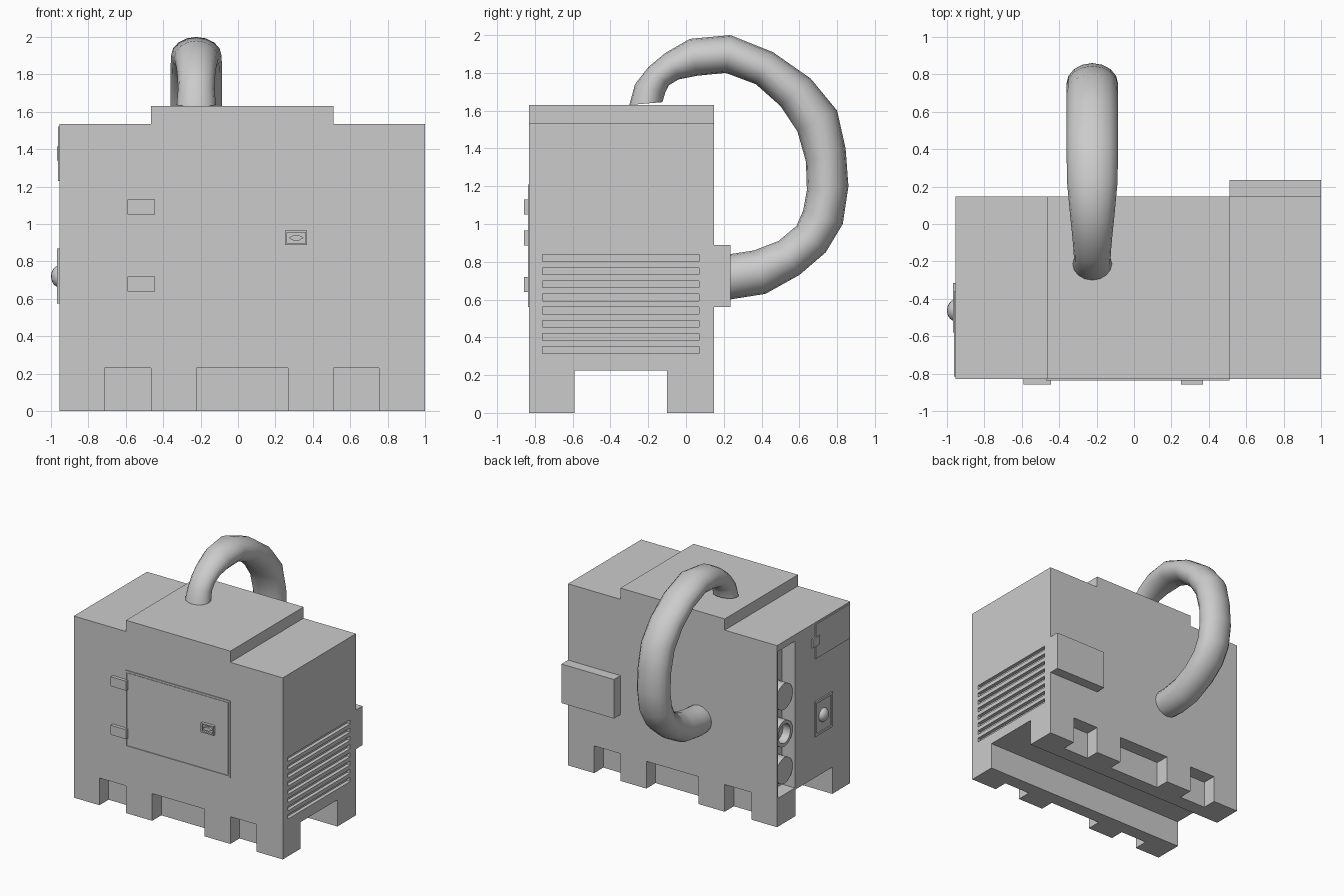
import bpy, bmesh, math
from mathutils import Matrix, Vector

if "Cube" in bpy.data.objects:
    bpy.data.objects.remove(bpy.data.objects["Cube"])


def finish(name, bm, smooth=False):
    bmesh.ops.recalc_face_normals(bm, faces=bm.faces)
    me = bpy.data.meshes.new(name)
    bm.to_mesh(me)
    bm.free()
    ob = bpy.data.objects.new(name, me)
    bpy.context.collection.objects.link(ob)
    if smooth:
        bpy.ops.object.select_all(action='DESELECT')
        bpy.context.view_layer.objects.active = ob
        ob.select_set(True)
        bpy.ops.object.shade_smooth_by_angle(angle=math.radians(40))
    return ob


def add_box(bm, x0, x1, y0, y1, z0, z1):
    m = Matrix.Translation(((x0 + x1) / 2, (y0 + y1) / 2, (z0 + z1) / 2)) @ \
        Matrix.Diagonal((x1 - x0, y1 - y0, z1 - z0, 1))
    bmesh.ops.create_cube(bm, size=1, matrix=m)


def boxes(name, *dims):
    bm = bmesh.new()
    for d in dims:
        add_box(bm, *d)
    return finish(name, bm)


def extrude_profile(name, pts, vec):
    bm = bmesh.new()
    f = bm.faces.new([bm.verts.new(p) for p in pts])
    r = bmesh.ops.extrude_face_region(bm, geom=[f])
    bmesh.ops.translate(bm, vec=vec, verts=[v for v in r['geom'] if isinstance(v, bmesh.types.BMVert)])
    return finish(name, bm)


def frame(name, u0, u1, v0, v1, w, place):
    """Four bars around a rectangle; place maps (u0, u1, v0, v1) to box limits."""
    bars = [(u0, u1, v0, v0 + w), (u0, u1, v1 - w, v1),
            (u0, u0 + w, v0 + w, v1 - w), (u1 - w, u1, v0 + w, v1 - w)]
    return boxes(name, *[place(*b) for b in bars])


L, R, F, B = -0.955, 1.0, -0.83, 0.148

# Stepped housing with raised lid
profile = [(L, 0), (R, 0), (R, 1.535), (0.51, 1.535), (0.51, 1.63), (-0.466, 1.63), (-0.466, 1.535), (L, 1.535)]
body = extrude_profile("housing", [(x, F, z) for x, z in profile], (0, B - F, 0))

# Cuts: foot tunnel, blind foot pockets front and back, side channel, vent slots
cut = bmesh.new()
add_box(cut, -2, 2, -0.59, -0.10, -0.1, 0.225)
for x0, x1 in ((-0.715, -0.466), (-0.222, 0.267), (0.51, 0.755)):
    add_box(cut, x0, x1, F - 0.1, F + 0.122, -0.1, 0.23)
    add_box(cut, x0, x1, B - 0.122, B + 0.1, -0.1, 0.23)
add_box(cut, L - 0.1, L + 0.12, -0.092, 0.135, 0.24, 1.48)
for i in range(8):
    z = 0.315 + i * 0.0695
    add_box(cut, R - 0.03, R + 0.1, -0.76, 0.07, z, z + 0.036)
cutter = finish("cutter", cut)
cutter.hide_render = True
mod = body.modifiers.new("cuts", 'BOOLEAN')
mod.operation = 'DIFFERENCE'
mod.solver = 'EXACT'
mod.object = cutter
bpy.context.view_layer.objects.active = body
bpy.ops.object.modifier_apply(modifier=mod.name)
bpy.data.objects.remove(cutter)

# Box on the back
boxes("rear_box", (0.51, R, B - 0.01, 0.235, 0.56, 0.89))

# Front door, hinges and latch
frame("door_frame", -0.47, 0.51, 0.56, 1.21, 0.014, lambda a, b, c, d: (a, b, F - 0.007, F + 0.01, c, d))
boxes("door_panel", (-0.45, 0.49, F - 0.004, F + 0.01, 0.58, 1.19))
for i, z in enumerate((0.64, 1.05)):
    boxes(f"door_hinge_{i + 1}", (-0.59, -0.445, -0.858, F + 0.01, z, z + 0.08))
frame("latch_frame", 0.252, 0.37, 0.887, 0.965, 0.01, lambda a, b, c, d: (a, b, -0.858, F + 0.01, c, d))
boxes("latch_plate", (0.26, 0.362, -0.84, F, 0.895, 0.957))
hexagon = [(0.271, 0.926), (0.295, 0.912), (0.327, 0.912), (0.351, 0.926), (0.327, 0.94), (0.295, 0.94)]
extrude_profile("latch_handle", [(x, -0.857, z) for x, z in hexagon], (0, 0.03, 0))

# Left side hatch with its catch
boxes("side_hatch", (L - 0.007, L + 0.01, -0.815, -0.36, 1.23, 1.52))
boxes("hatch_catch", (L - 0.014, L + 0.01, -0.405, -0.315, 1.34, 1.415))

# Left side control plate with dome button
frame("control_frame", -0.58, -0.35, 0.575, 0.87, 0.02, lambda a, b, c, d: (L - 0.012, L + 0.01, a, b, c, d))
boxes("control_plate", (L - 0.004, L + 0.01, -0.565, -0.365, 0.59, 0.855))
bm = bmesh.new()
bmesh.ops.create_uvsphere(bm, u_segments=16, v_segments=10, radius=1,
                          matrix=Matrix.Translation((L, -0.462, 0.72)) @ Matrix.Diagonal((0.045, 0.058, 0.058, 1)))
finish("control_button", bm, True)

# Three canisters in the side channel; the middle one has a hollow end
for i, z in enumerate((0.425, 0.737, 1.05)):
    bm = bmesh.new()
    m = Matrix.Translation((L + 0.075, 0.021, z)) @ Matrix.Rotation(-math.pi / 2, 4, 'Y')
    bmesh.ops.create_cone(bm, cap_ends=True, segments=20, radius1=0.11, radius2=0.11, depth=0.11, matrix=m)
    if i == 1:
        cap = [f for f in bm.faces if f.calc_center_median().x < L + 0.03 and len(f.verts) > 4]
        bmesh.ops.inset_region(bm, faces=cap, thickness=0.03)
        r = bmesh.ops.extrude_face_region(bm, geom=cap)
        bmesh.ops.translate(bm, vec=(0.07, 0, 0), verts=[v for v in r['geom'] if isinstance(v, bmesh.types.BMVert)])
        bmesh.ops.delete(bm, geom=[f for f in cap if f.is_valid], context='FACES_ONLY')
    finish(f"canister_{i + 1}", bm, True)

# Hose: outer (y, z), inner (y, z), half width in x for each ring
rings = [
    (-0.30, 1.63, -0.125, 1.645, 0.105), (-0.27, 1.74, -0.11, 1.695, 0.098),
    (-0.20, 1.83, -0.09, 1.735, 0.1), (-0.11, 1.905, -0.04, 1.765, 0.106),
    (0.02, 1.98, 0.06, 1.785, 0.118), (0.235, 2.0, 0.21, 1.80, 0.135),
    (0.46, 1.91, 0.37, 1.74, 0.138), (0.66, 1.77, 0.50, 1.625, 0.138),
    (0.80, 1.60, 0.59, 1.49, 0.138), (0.845, 1.40, 0.635, 1.33, 0.138),
    (0.86, 1.20, 0.64, 1.18, 0.138), (0.83, 1.00, 0.62, 1.07, 0.138),
    (0.74, 0.85, 0.585, 0.99, 0.138), (0.60, 0.73, 0.49, 0.91, 0.135),
    (0.42, 0.63, 0.36, 0.86, 0.13), (0.23, 0.60, 0.23, 0.84, 0.125),
    (0.14, 0.605, 0.14, 0.835, 0.12)]
bm = bmesh.new()
n, loops = 16, []
for oy, oz, iy, iz, w in rings:
    c = Vector((-0.223, (oy + iy) / 2, (oz + iz) / 2))
    r = Vector((0, (oy - iy) / 2, (oz - iz) / 2))
    loops.append([bm.verts.new(c + r * math.cos(a) + Vector((w * math.sin(a), 0, 0)))
                  for a in (2 * math.pi * k / n for k in range(n))])
for a, b in zip(loops, loops[1:]):
    for k in range(n):
        bm.faces.new((a[k], a[(k + 1) % n], b[(k + 1) % n], b[k]))
bm.faces.new(loops[0])
bm.faces.new(loops[-1])
finish("hose", bm, True)
